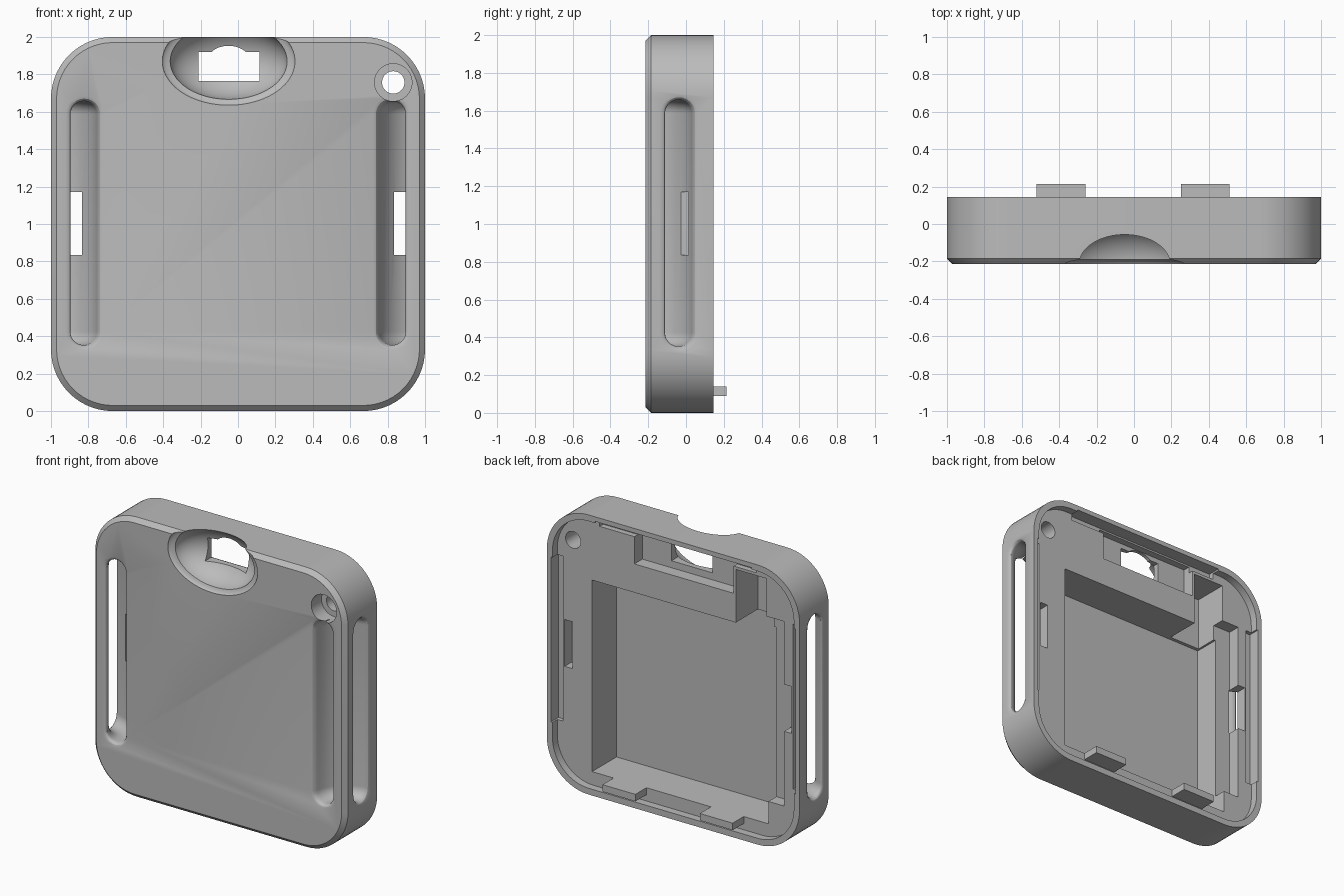
import bpy, bmesh, math
from mathutils import Matrix

if "Cube" in bpy.data.objects:
    bpy.data.objects.remove(bpy.data.objects["Cube"])

grey = bpy.data.materials.new("plain_grey")
grey.use_nodes = True
COLOUR = (0.5, 0.5, 0.5, 1)
grey.diffuse_color = COLOUR
grey.node_tree.nodes["Principled BSDF"].inputs["Base Color"].default_value = COLOUR

MID = 1.0                    # height of the case centre
FRONT, BACK = -0.215, 0.145  # case depth


def finish(name, bm):
    bmesh.ops.recalc_face_normals(bm, faces=bm.faces)
    mesh = bpy.data.meshes.new(name)
    bm.to_mesh(mesh)
    bm.free()
    mesh.materials.append(grey)
    obj = bpy.data.objects.new(name, mesh)
    bpy.context.collection.objects.link(obj)
    return obj


def loft(name, rings):
    """Skin a list of equal-length closed rings and cap both ends."""
    bm = bmesh.new()
    loops = [[bm.verts.new(p) for p in ring] for ring in rings]
    n = len(loops[0])
    for a, b in zip(loops, loops[1:]):
        for i in range(n):
            j = (i + 1) % n
            bm.faces.new((a[i], a[j], b[j], b[i]))
    bm.faces.new(loops[0])
    bm.faces.new(loops[-1])
    return finish(name, bm)


def rounded_square(half, radius, y, steps=14):
    pts = []
    for k, (sx, sz) in enumerate([(1, 1), (-1, 1), (-1, -1), (1, -1)]):
        for i in range(steps + 1):
            a = math.pi / 2 * (k + i / steps)
            pts.append((sx * (half - radius) + radius * math.cos(a), y,
                        MID + sz * (half - radius) + radius * math.sin(a)))
    return pts


def box(name, x, y, z):
    bm = bmesh.new()
    size = [b - a for a, b in (x, y, z)]
    mid = [(a + b) / 2 for a, b in (x, y, z)]
    bmesh.ops.create_cube(bm, size=1, matrix=Matrix.Translation(mid) @ Matrix.Diagonal((*size, 1)))
    return finish(name, bm)


def tube(name, x, z, rx, rz, y0, y1):
    bm = bmesh.new()
    place = (Matrix.Translation((x, (y0 + y1) / 2, z)) @ Matrix.Diagonal((rx, y1 - y0, rz, 1))
             @ Matrix.Rotation(math.pi / 2, 4, 'X'))
    bmesh.ops.create_cone(bm, cap_ends=True, segments=40, radius1=1, radius2=1, depth=1, matrix=place)
    return finish(name, bm)


def ellipsoid(name, centre, radii):
    bm = bmesh.new()
    bmesh.ops.create_uvsphere(bm, u_segments=64, v_segments=40, radius=1,
                              matrix=Matrix.Translation(centre) @ Matrix.Diagonal((*radii, 1)))
    return finish(name, bm)


def strap_passage(name, side):
    """Long slot curving round the front corner edge, flared at both mouths."""
    rings = []
    for deg in [82, 86, 90, 91.5, 94, 97, 100, 110, 120, 130, 140, 150, 160, 170, 173, 176, 178.5, 180, 184, 188]:
        near = max(0, min(deg - 90, 180 - deg))
        t = max(0, 1 - near / 10)
        half = 0.0725 + 0.028 * (1 - math.sqrt(1 - t * t))
        a, ring = math.radians(deg), []
        for end, zc in ((0, 1.585), (math.pi, 0.425)):
            for i in range(13):
                b = end + math.pi * i / 12
                r = 0.1775 + half * math.cos(b)
                ring.append((side * (1 + r * math.cos(a)), FRONT + r * math.sin(a),
                             zc + half * math.sin(b)))
        rings.append(ring)
    return loft(name, rings)


# Case shell with chamfered front edge
case = loft("case_shell", [rounded_square(0.97, 0.30, FRONT),
                           rounded_square(1.0, 0.33, FRONT + 0.03),
                           rounded_square(1.0, 0.33, BACK)])
DECK = 0.09
OPEN = 0.3

# Rear cavities
cutters = [
    loft("rim_recess", [rounded_square(0.955, 0.285, DECK), rounded_square(0.955, 0.285, OPEN)]),
    box("main_pocket", (-0.715, 0.68), (-0.185, OPEN), (0.14, 1.51)),
    box("side_shelf", (-0.84, -0.70), (0.0, OPEN), (0.30, 1.62)),
    box("corner_recess", (-0.70, -0.457), (-0.16, OPEN), (1.50, 1.89)),
    box("port_recess", (-0.44, 0.345), (0.0, OPEN), (1.715, 1.955)),
    box("top_groove", (-0.62, 0.62), (0.05, OPEN), (1.91, 1.967)),
]

# Port window and front finger scoop
cutters += [
    ellipsoid("scoop", (-0.05, FRONT, 1.87), (0.315, 0.205, 0.205)),
    ellipsoid("scoop_lip", (-0.05, FRONT, 1.87), (0.355, 0.05, 0.235)),
    box("port_window", (-0.21, 0.115), (-0.1, 0.08), (1.765, 1.92)),
    tube("port_arch", -0.05, 1.86, 0.12, 0.093, -0.1, 0.08),
]

# Lanyard hole with counterbore
cutters += [
    tube("lanyard_hole", 0.83, 1.757, 0.06, 0.06, -0.4, OPEN),
    tube("lanyard_counterbore", 0.83, 1.757, 0.1, 0.1, -0.4, -0.1),
]

# Strap passages, latch openings and side grooves, both sides
for label, side in (("left", 1), ("right", -1)):
    cutters += [
        strap_passage(label + "_strap_passage", side),
        box(label + "_latch_opening", sorted((side * 0.835, side * 0.898)), (-0.035, OPEN), (0.835, 1.17)),
        box(label + "_side_groove", sorted((side * 0.91, side * 0.967)), (0.06, OPEN), (0.44, 1.62)),
    ]

bpy.context.view_layer.objects.active = case
for cutter in cutters:
    cutter.hide_render = True
    mod = case.modifiers.new(cutter.name, 'BOOLEAN')
    mod.operation = 'DIFFERENCE'
    mod.solver = 'EXACT'
    mod.object = cutter
    bpy.ops.object.modifier_apply(modifier=mod.name)
    bpy.data.objects.remove(cutter)

# Hook tabs along the bottom edge
for label, x in (("left", 0.38), ("right", -0.39)):
    box(label + "_hook_tab", (x - 0.13, x + 0.13), (0.04, 0.215), (0.09, 0.14))

bpy.ops.object.select_all(action='DESELECT')
case.select_set(True)
bpy.ops.object.shade_smooth_by_angle(angle=math.radians(25))
